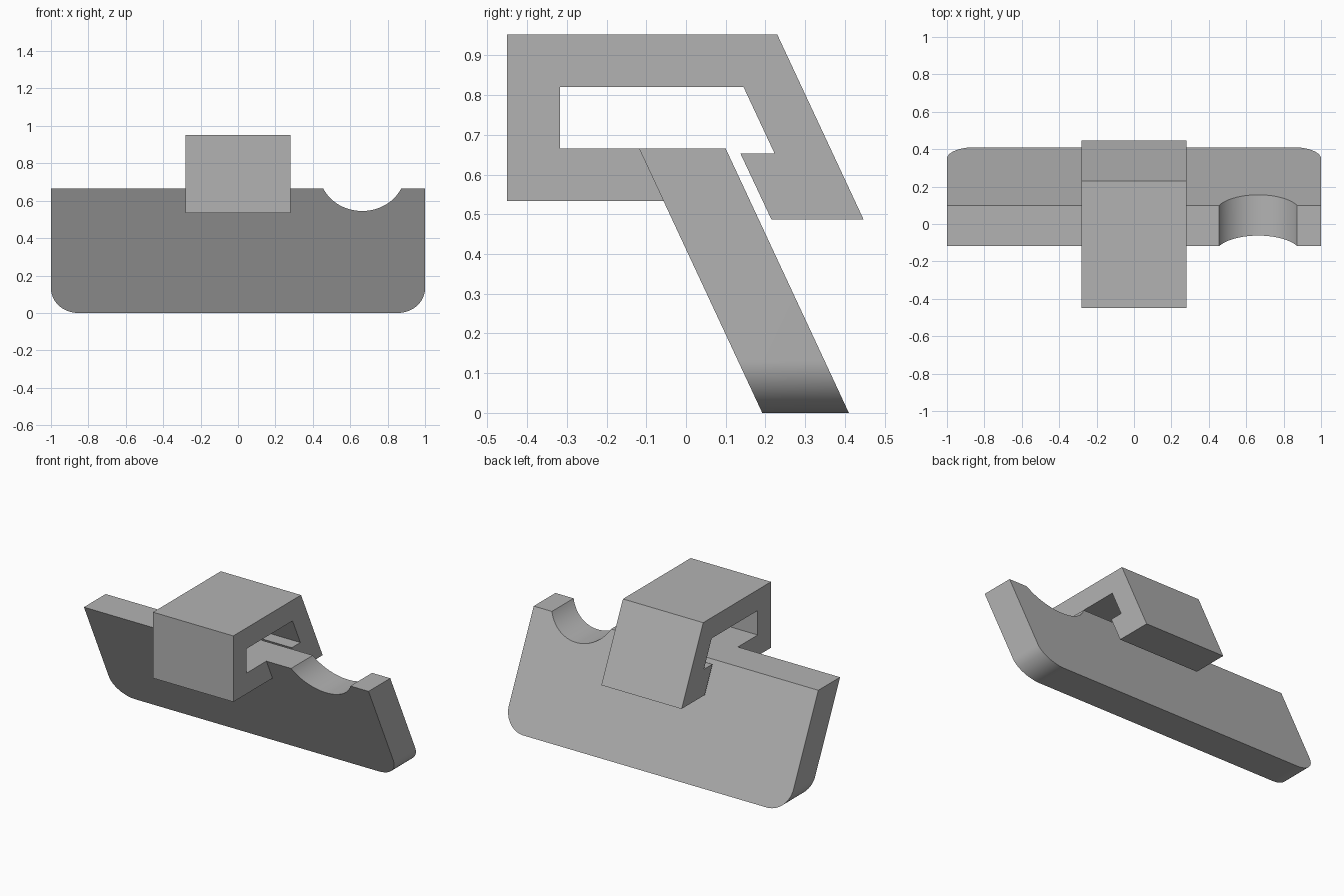
import bpy, bmesh, math
from mathutils import Vector

cube = bpy.data.objects.get("Cube")
if cube:
    bpy.data.objects.remove(cube, do_unlink=True)

grey = bpy.data.materials.new("plain_grey")
grey.use_nodes = True
colour = (0.45, 0.45, 0.45, 1)
grey.diffuse_color = colour
grey.node_tree.nodes["Principled BSDF"].inputs["Base Color"].default_value = colour


def prism(name, points, offset):
    """Extrude a closed outline along an offset."""
    bm = bmesh.new()
    face = bm.faces.new([bm.verts.new(p) for p in points])
    result = bmesh.ops.extrude_face_region(bm, geom=[face], use_keep_orig=True)
    new_verts = [g for g in result["geom"] if isinstance(g, bmesh.types.BMVert)]
    bmesh.ops.translate(bm, verts=new_verts, vec=Vector(offset))
    bmesh.ops.recalc_face_normals(bm, faces=bm.faces)
    mesh = bpy.data.meshes.new(name)
    bm.to_mesh(mesh)
    bm.free()
    mesh.materials.append(grey)
    obj = bpy.data.objects.new(name, mesh)
    bpy.context.collection.objects.link(obj)
    bpy.ops.object.select_all(action="DESELECT")
    obj.select_set(True)
    bpy.context.view_layer.objects.active = obj
    bpy.ops.object.shade_smooth_by_angle(angle=math.radians(30))
    return obj


def arc(cx, cz, rx, rz, start, end, steps=24):
    """Elliptical arc in front elevation, angles in degrees."""
    angles = [math.radians(start + (end - start) * i / steps) for i in range(steps + 1)]
    return [(cx + rx * math.cos(a), cz + rz * math.sin(a)) for a in angles]


# Leaning plate: rounded lower corners and a round notch in the top edge
TOP, LEAN, FOOT, DEPTH = 0.665, 0.466, 0.192, 0.218
RX, RZ = 0.145, 0.132
NX, NZ = 0.23, 0.2085
notch_z = 0.545 + NZ
notch_angle = math.degrees(math.asin((TOP - notch_z) / NZ))
outline = [(-1, TOP)]
outline += arc(-1 + RX, RZ, RX, RZ, 180, 270)
outline += arc(1 - RX, RZ, RX, RZ, 270, 360)
outline += [(1, TOP)]
outline += arc(0.664, notch_z, NX, NZ, notch_angle, -180 - notch_angle, 40)
prism("leaning_plate", [(x, FOOT - LEAN * z, z) for x, z in outline], (0, DEPTH, 0))

# Hook-shaped clip joined to the front of the plate
HALF = 0.282
clip = [
    (-0.45, 0.533), (FOOT - LEAN * 0.533, 0.533), (FOOT - LEAN * TOP, TOP),
    (-0.317, TOP), (-0.317, 0.82), (0.145, 0.82), (0.223, 0.653),
    (0.137, 0.653), (0.215, 0.487), (0.447, 0.487), (0.23, 0.952), (-0.45, 0.952),
]
prism("hook_clip", [(-HALF, y, z) for y, z in clip], (2 * HALF, 0, 0))
